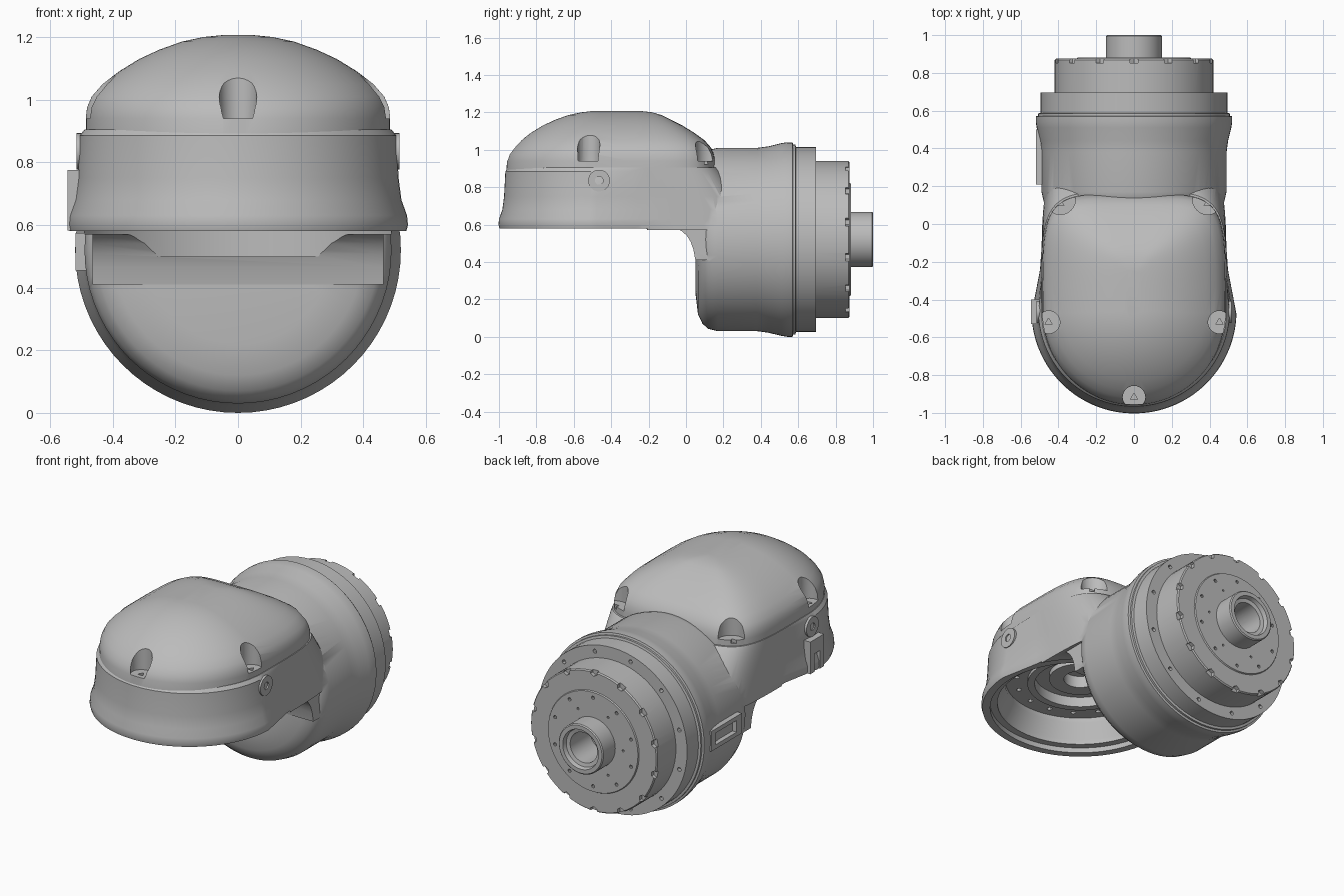
import bpy, bmesh
from math import cos, sin, pi, radians
from mathutils import Matrix, Vector

if "Cube" in bpy.data.objects:
    bpy.data.objects.remove(bpy.data.objects["Cube"], do_unlink=True)

grey = bpy.data.materials.new("machined grey")
grey.use_nodes = True
grey.diffuse_color = (0.5, 0.5, 0.5, 1)
for node in grey.node_tree.nodes:
    if node.type == 'BSDF_PRINCIPLED':
        node.inputs["Base Color"].default_value = (0.5, 0.5, 0.5, 1)

HEAD_Y, DRUM_Z = -0.46, 0.52      # axes of the front cup and the rear drum


def finish(name, bm):
    bmesh.ops.remove_doubles(bm, verts=bm.verts, dist=1e-5)
    bmesh.ops.recalc_face_normals(bm, faces=bm.faces)
    mesh = bpy.data.meshes.new(name)
    bm.to_mesh(mesh)
    bm.free()
    mesh.materials.append(grey)
    ob = bpy.data.objects.new(name, mesh)
    bpy.context.scene.collection.objects.link(ob)
    return ob


def activate(ob):
    bpy.ops.object.select_all(action='DESELECT')
    ob.select_set(True)
    bpy.context.view_layer.objects.active = ob


def smooth(ob):
    activate(ob)
    bpy.ops.object.shade_smooth_by_angle(angle=radians(30))


def boolean(ob, other, operation='DIFFERENCE'):
    other.hide_render = True
    mod = ob.modifiers.new("cut", 'BOOLEAN')
    mod.operation, mod.solver, mod.object = operation, 'EXACT', other
    activate(ob)
    bpy.ops.object.modifier_apply(modifier=mod.name)
    bpy.data.objects.remove(other, do_unlink=True)


def bridge(bm, rings):
    n = len(rings[0])
    for a, b in zip(rings, rings[1:]):
        for i in range(n):
            j = (i + 1) % n
            bm.faces.new((a[i], a[j], b[j], b[i]))


def lathe(name, profile, axis, seg=72):
    """Closed turned solid from (radius, position along axis) pairs."""
    bm = bmesh.new()
    rings = []
    for r, h in profile:
        ring = []
        for i in range(seg):
            c, s = r * cos(2 * pi * i / seg), r * sin(2 * pi * i / seg)
            p = (c, h, DRUM_Z + s) if axis == 'Y' else (c, HEAD_Y + s, h)
            ring.append(bm.verts.new(p))
        rings.append(ring)
    bridge(bm, rings)
    bmesh.ops.remove_doubles(bm, verts=bm.verts, dist=1e-5)
    return finish(name, bm)


def loft(name, layers, seg=96):
    """Stack of outlines: round at the front, square at the back."""
    bm = bmesh.new()
    rings = []
    for z, w, front, back, r in layers:
        ring = []
        for i in range(seg):
            a = 2 * pi * (i + 0.5) / seg
            c, s = cos(a), sin(a)
            e = 2 / 5 if s > 0 else 1
            x = w * abs(c) ** e * (1 if c > 0 else -1)
            y = (back - HEAD_Y) * s ** e if s > 0 else (HEAD_Y - front) * s
            p = Vector((x, y))
            if p.length < r:
                p *= r / p.length
            ring.append(bm.verts.new((p.x, HEAD_Y + p.y, z)))
        rings.append(ring)
    bridge(bm, rings)
    bm.faces.new(rings[0])
    bm.faces.new(rings[-1])
    return finish(name, bm)


def cylinders(name, items, axis, radius, depth, verts=24):
    turn = {'X': Matrix.Rotation(pi / 2, 4, 'Y'), 'Y': Matrix.Rotation(pi / 2, 4, 'X'),
            'Z': Matrix.Identity(4)}[axis]
    bm = bmesh.new()
    for p in items:
        bmesh.ops.create_cone(bm, cap_ends=True, segments=verts, radius1=radius, radius2=radius,
                              depth=depth, matrix=Matrix.Translation(p) @ turn)
    return finish(name, bm)


def circle(n, r, h, axis, phase=0.5):
    out = []
    for i in range(n):
        c, s = r * cos(2 * pi * (i + phase) / n), r * sin(2 * pi * (i + phase) / n)
        out.append((c, h, DRUM_Z + s) if axis == 'Y' else (c, HEAD_Y + s, h))
    return out


def box(name, lo, hi):
    lo, hi = Vector(lo), Vector(hi)
    bm = bmesh.new()
    bmesh.ops.create_cube(bm, size=1, matrix=Matrix.Translation((lo + hi) / 2)
                          @ Matrix.Diagonal((*(hi - lo), 1)))
    return finish(name, bm)


# Housing: front cup, neck and rear drum in one piece
housing = loft("housing", [
    (z, 0.49, HEAD_Y - 0.49, back, r) for z, back, r in (
        (0.57, 0.40, 0.535), (0.60, 0.38, 0.543), (0.63, 0.365, 0.54), (0.68, 0.335, 0.522),
        (0.75, 0.29, 0.513), (0.885, 0.19, 0.506), (0.905, 0.17, 0.49))])
drum = lathe("drum", [
    (0, 0.05), (0.30, 0.052), (0.40, 0.064), (0.45, 0.088), (0.478, 0.12), (0.49, 0.17),
    (0.49, 0.38), (0.498, 0.44), (0.515, 0.51), (0.52, 0.54), (0.52, 0.57), (0.508, 0.573),
    (0.508, 0.585), (0.494, 0.588), (0.494, 0.695), (0, 0.695)], 'Y')
boolean(housing, drum, 'UNION')

# Curved web between cup and drum
bm = bmesh.new()
web_profile = [(-0.07, 0.582), (-0.045, 0.577), (-0.02, 0.563), (0.005, 0.54), (0.025, 0.508),
               (0.04, 0.465), (0.05, 0.41), (0.2, 0.41), (0.2, 0.62), (-0.07, 0.62)]
sides = [[bm.verts.new((x, y, z)) for y, z in web_profile] for x in (-0.465, 0.465)]
bridge(bm, sides)
for s in sides:
    bm.faces.new(s)
boolean(housing, finish("web", bm), 'UNION')

# Stepped opening under the cup
boolean(housing, lathe("opening", [
    (0, 0.50), (0.552, 0.50), (0.552, 0.58), (0.495, 0.58), (0.495, 0.61), (0.455, 0.61),
    (0.455, 0.64), (0.41, 0.72), (0.41, 0.75), (0.29, 0.75), (0.29, 0.73), (0.25, 0.73),
    (0.25, 0.79), (0.17, 0.79), (0.17, 0.76), (0.09, 0.76), (0.09, 0.83), (0, 0.83)], 'Z'))
boolean(housing, cylinders("cup_holes", circle(16, 0.35, 0.75, 'Z'), 'Z', 0.014, 0.05, 12))
boolean(housing, cylinders("ring_holes", circle(12, 0.457, 0.695, 'Y'), 'Y', 0.012, 0.05, 12))
smooth(housing)

# Domed cap with screw pockets
cap = loft("cap", [
    (z, w, front, back, 0) for z, w, front, back in (
        (0.87, 0.486, -0.962, 0.16), (0.94, 0.486, -0.957, 0.158), (0.975, 0.482, -0.945, 0.15),
        (1.01, 0.467, -0.92, 0.135), (1.05, 0.432, -0.882, 0.10), (1.09, 0.38, -0.83, 0.045),
        (1.13, 0.315, -0.765, -0.02), (1.16, 0.25, -0.70, -0.08), (1.185, 0.18, -0.63, -0.13),
        (1.20, 0.11, -0.56, -0.18), (1.207, 0.04, -0.50, -0.24))])
front_pockets = [(0, -0.917, 1.14), (0.452, -0.52, 1.14), (-0.452, -0.52, 1.14)]
rear_pockets = [(0.39, 0.13, 1.14), (-0.39, 0.13, 1.14)]
boolean(cap, cylinders("front_pockets", front_pockets, 'Z', 0.06, 0.4))
boolean(cap, cylinders("rear_pockets", rear_pockets, 'Z', 0.08, 0.4))
screws = [(x, y - (0.02 if y > 0 else 0), 0.94) for x, y, z in front_pockets + rear_pockets]
boolean(cap, cylinders("screw_holes", screws, 'Z', 0.022, 0.04, 3))
smooth(cap)

# Output stage with notched rim
stage = lathe("output_stage", [(0, 0.66), (0.42, 0.66), (0.42, 0.868), (0.414, 0.875),
                               (0.302, 0.875), (0.298, 0.882), (0, 0.882)], 'Y')
boolean(stage, cylinders("rim_notches", circle(14, 0.415, 0.878, 'Y'), 'Y', 0.024, 0.05, 6))
boolean(stage, cylinders("face_holes", circle(10, 0.265, 0.88, 'Y'), 'Y', 0.01, 0.04, 10))
boolean(stage, cylinders("inner_holes", circle(6, 0.2, 0.88, 'Y', 0), 'Y', 0.007, 0.04, 10))
boolean(stage, lathe("stage_bore", [(0, 0.78), (0.09, 0.78), (0.09, 0.9), (0, 0.9)], 'Y'))
smooth(stage)

# Hollow shaft
shaft = lathe("shaft", [(0.148, 0.86), (0.148, 0.994), (0.142, 1.0), (0.118, 1.0), (0.112, 0.975),
                        (0.09, 0.97), (0.09, 0.86), (0.148, 0.86)], 'Y')
smooth(shaft)

# Bolt bosses on both sides of the cup
for side, label in ((1, "left"), (-1, "right")):
    boss = cylinders(label + "_boss", [(side * 0.493, -0.465, 0.835)], 'X', 0.058, 0.044, 32)
    boolean(boss, cylinders("boss_hole", [(side * 0.515, -0.465, 0.835)], 'X', 0.022, 0.04, 16))
    smooth(boss)

# Slotted bracket on the right of the cup
bracket = box("bracket", (-0.545, -0.53, 0.582), (-0.50, -0.40, 0.775))
boolean(bracket, box("bracket_slot", (-0.56, -0.49, 0.57), (-0.525, -0.44, 0.69)))
smooth(bracket)

# Recessed socket on the right of the drum
socket = box("side_socket", (-0.518, 0.21, 0.455), (-0.46, 0.50, 0.575))
boolean(socket, box("socket_recess", (-0.53, 0.26, 0.48), (-0.49, 0.46, 0.55)))
smooth(socket)
